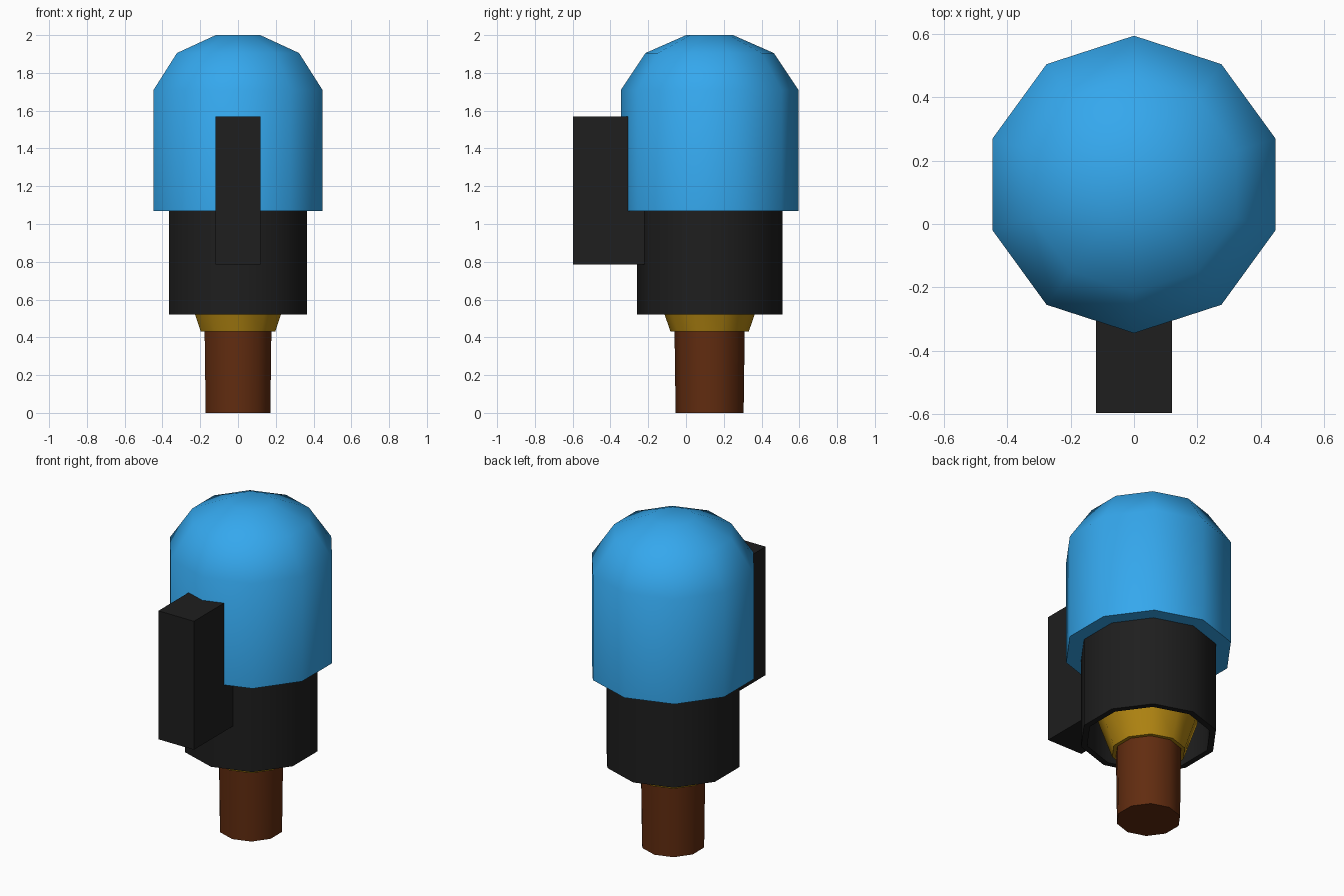
import bpy, bmesh, math

if "Cube" in bpy.data.objects:
    bpy.data.objects.remove(bpy.data.objects["Cube"])

SIDES = 10
CY = 0.125  # axis of the round body in y


def material(name, rgb):
    m = bpy.data.materials.new(name)
    m.diffuse_color = (*rgb, 1)
    m.use_nodes = True
    m.node_tree.nodes["Principled BSDF"].inputs["Base Color"].default_value = m.diffuse_color
    return m


def finish(name, bm, mat, smooth):
    bmesh.ops.recalc_face_normals(bm, faces=bm.faces)
    me = bpy.data.meshes.new(name)
    bm.to_mesh(me)
    bm.free()
    me.materials.append(mat)
    ob = bpy.data.objects.new(name, me)
    bpy.context.collection.objects.link(ob)
    if smooth:
        bpy.ops.object.select_all(action='DESELECT')
        ob.select_set(True)
        bpy.context.view_layer.objects.active = ob
        bpy.ops.object.shade_smooth_by_angle(angle=math.radians(42))
    return ob


def lathe(name, profile, mat):
    """Turn (radius, z) points into a ten-sided solid, capped at both ends."""
    bm = bmesh.new()
    rings = []
    for r, z in profile:
        rings.append([bm.verts.new((r * math.sin(math.tau * i / SIDES),
                                    CY + r * math.cos(math.tau * i / SIDES), z))
                      for i in range(SIDES)])
    for a, b in zip(rings, rings[1:]):
        for i in range(SIDES):
            j = (i + 1) % SIDES
            bm.faces.new((a[i], a[j], b[j], b[i]))
    bm.faces.new(rings[0])
    bm.faces.new(rings[-1])
    return finish(name, bm, mat, True)


def box(name, lo, hi, mat):
    bm = bmesh.new()
    bmesh.ops.create_cube(bm, size=1)
    for v in bm.verts:
        v.co = [(l + h) / 2 + c * (h - l) for l, h, c in zip(lo, hi, v.co)]
    return finish(name, bm, mat, False)


blue = material("blue", (0.035, 0.39, 0.85))
black = material("black", (0.013, 0.013, 0.013))
gold = material("gold", (0.45, 0.24, 0.006))
brown = material("brown", (0.12, 0.025, 0.005))

# Domed cap
lathe("dome_cap", [(0.47, 1.07), (0.47, 1.71), (0.34, 1.905), (0.124, 2.0)], blue)
# Hollow collar, open underneath
lathe("collar", [(0.385, 1.08), (0.385, 0.52), (0.35, 0.52), (0.35, 0.8)], black)
# Tapered ring inside the collar
lathe("tapered_ring", [(0.207, 0.43), (0.29, 0.67)], gold)
# Stem
lathe("stem", [(0.18, 0.0), (0.186, 0.45)], brown)
# Upright block on the front
box("front_block", (-0.12, -0.597, 0.785), (0.12, -0.2, 1.57), black)
